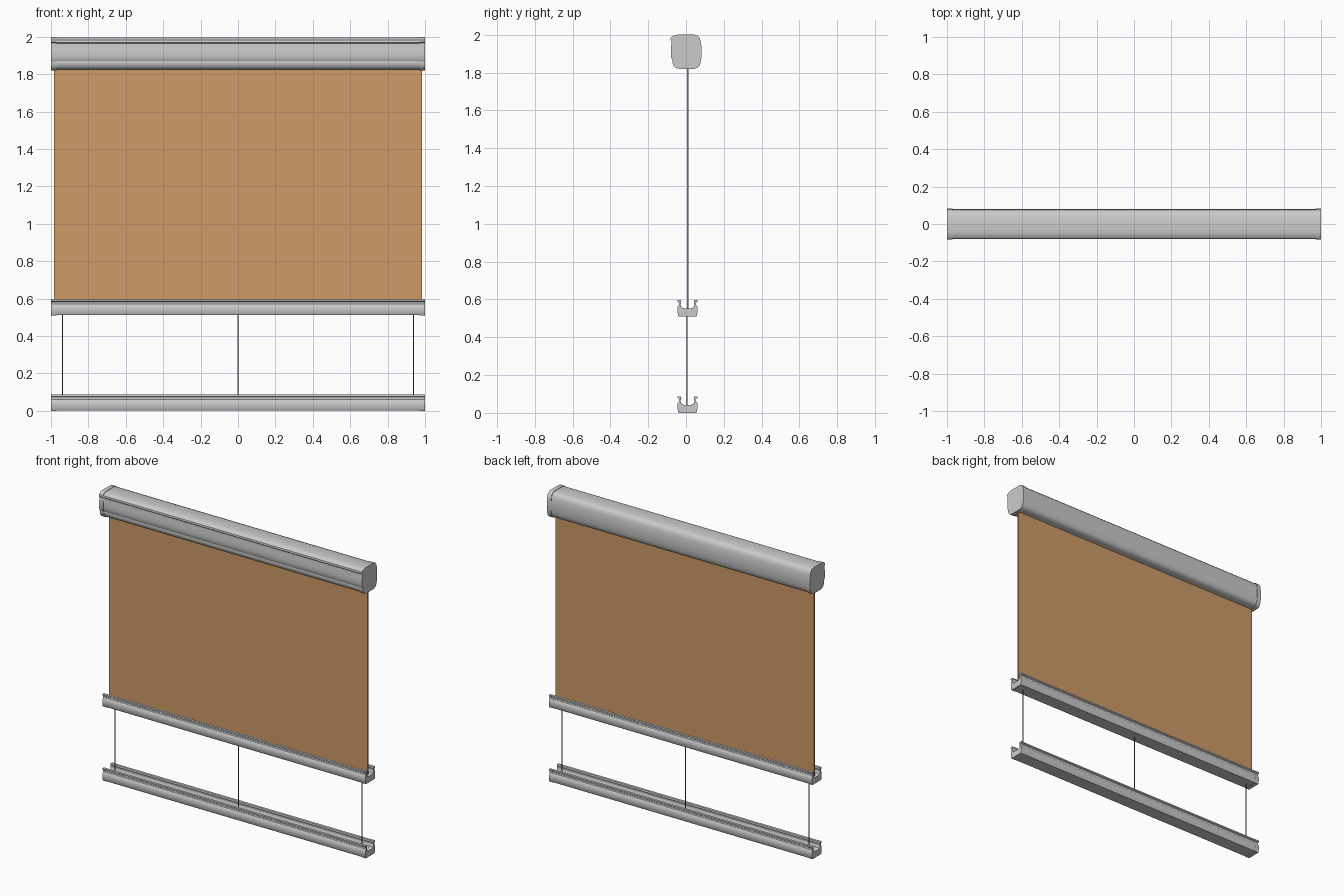
import bpy, bmesh, math

if "Cube" in bpy.data.objects:
    bpy.data.objects.remove(bpy.data.objects["Cube"])

def material(name, rgb):
    m = bpy.data.materials.new(name)
    m.diffuse_color = (*rgb, 1)
    m.use_nodes = True
    m.node_tree.nodes["Principled BSDF"].inputs["Base Color"].default_value = m.diffuse_color
    return m

METAL = material("light grey aluminium", (0.60, 0.60, 0.60))
FABRIC = material("tan fabric", (0.62, 0.325, 0.14))
CORD = material("dark grey cord", (0.14, 0.15, 0.17))

def finish(name, bm, mat, smooth=True):
    bmesh.ops.recalc_face_normals(bm, faces=bm.faces[:])
    me = bpy.data.meshes.new(name)
    bm.to_mesh(me)
    bm.free()
    me.materials.append(mat)
    ob = bpy.data.objects.new(name, me)
    bpy.context.collection.objects.link(ob)
    if smooth:
        bpy.context.view_layer.objects.active = ob
        ob.select_set(True)
        bpy.ops.object.shade_smooth_by_angle(angle=math.radians(35))
        ob.select_set(False)
    return ob

def extrude_x(name, pts, x0, x1, mat, dz=0.0, scale=1.0, centre=(0, 0)):
    """Sweep a (y, z) outline along x, optionally scaled about a centre."""
    bm = bmesh.new()
    cy, cz = centre
    face = bm.faces.new([bm.verts.new((x0, cy + (y - cy) * scale, cz + (z - cz) * scale + dz))
                         for y, z in pts])
    ext = bmesh.ops.extrude_face_region(bm, geom=[face])
    for v in ext["geom"]:
        if isinstance(v, bmesh.types.BMVert):
            v.co.x = x1
    return finish(name, bm, mat)

# Headbox: rounded casing with a shallow front groove, and larger end caps
BOX = [(-0.045, 2.0), (0.045, 2.0), (0.062, 1.994), (0.073, 1.982), (0.079, 1.96),
       (0.082, 1.935), (0.083, 1.91), (0.082, 1.885), (0.079, 1.86), (0.073, 1.838),
       (0.062, 1.826), (0.045, 1.82), (-0.038, 1.82), (-0.055, 1.826), (-0.067, 1.838),
       (-0.073, 1.856), (-0.072, 1.868), (-0.078, 1.878), (-0.08, 1.90), (-0.08, 1.93),
       (-0.076, 1.955), (-0.076, 1.966), (-0.083, 1.972), (-0.081, 1.984), (-0.066, 1.995)]
extrude_x("headbox_casing", BOX, -0.97, 0.97, METAL, scale=0.965, centre=(0, 1.915))
for side, s in (("left", -1), ("right", 1)):
    extrude_x(f"headbox_cap_{side}", BOX, s * 0.97, s * 1.0, METAL)

# Rails: open-topped channel with outward lips, mirrored about its centre line
RAIL_Y = 0.008
HALF = [(0.0, 0.0), (0.046, 0.0), (0.05, 0.005), (0.053, 0.03), (0.052, 0.052), (0.046, 0.06),
        (0.046, 0.073), (0.053, 0.078), (0.053, 0.087), (0.036, 0.087), (0.033, 0.078),
        (0.037, 0.068), (0.037, 0.058), (0.031, 0.047), (0.02, 0.042), (0.0, 0.042)]
RAIL = [(RAIL_Y + y, z) for y, z in HALF] + [(RAIL_Y - y, z) for y, z in HALF[-2:0:-1]]
for name, z in (("bottom_rail", 0.0), ("middle_rail", 0.51)):
    extrude_x(name, RAIL, -0.97, 0.97, METAL, dz=z + 0.001, scale=0.98, centre=(RAIL_Y, 0.02))
    for side, s in (("left", -1), ("right", 1)):
        extrude_x(f"{name}_cap_{side}", RAIL, s * 0.97, s * 1.0, METAL, dz=z)

# Fabric sheet hanging from the headbox into the middle rail
Y0, Y1 = RAIL_Y - 0.004, RAIL_Y + 0.004
extrude_x("fabric_sheet", [(Y0, 0.545), (Y1, 0.545), (Y1, 1.85), (Y0, 1.85)],
          -0.983, 0.983, FABRIC)

# Cords between the two rails
for name, x in (("left", -0.938), ("centre", 0.0), ("right", 0.938)):
    bm = bmesh.new()
    bmesh.ops.create_cone(bm, cap_ends=True, segments=10, radius1=0.003, radius2=0.003, depth=0.48)
    bmesh.ops.translate(bm, verts=bm.verts[:], vec=(x, RAIL_Y - 0.002, 0.28))
    finish(f"cord_{name}", bm, CORD)
